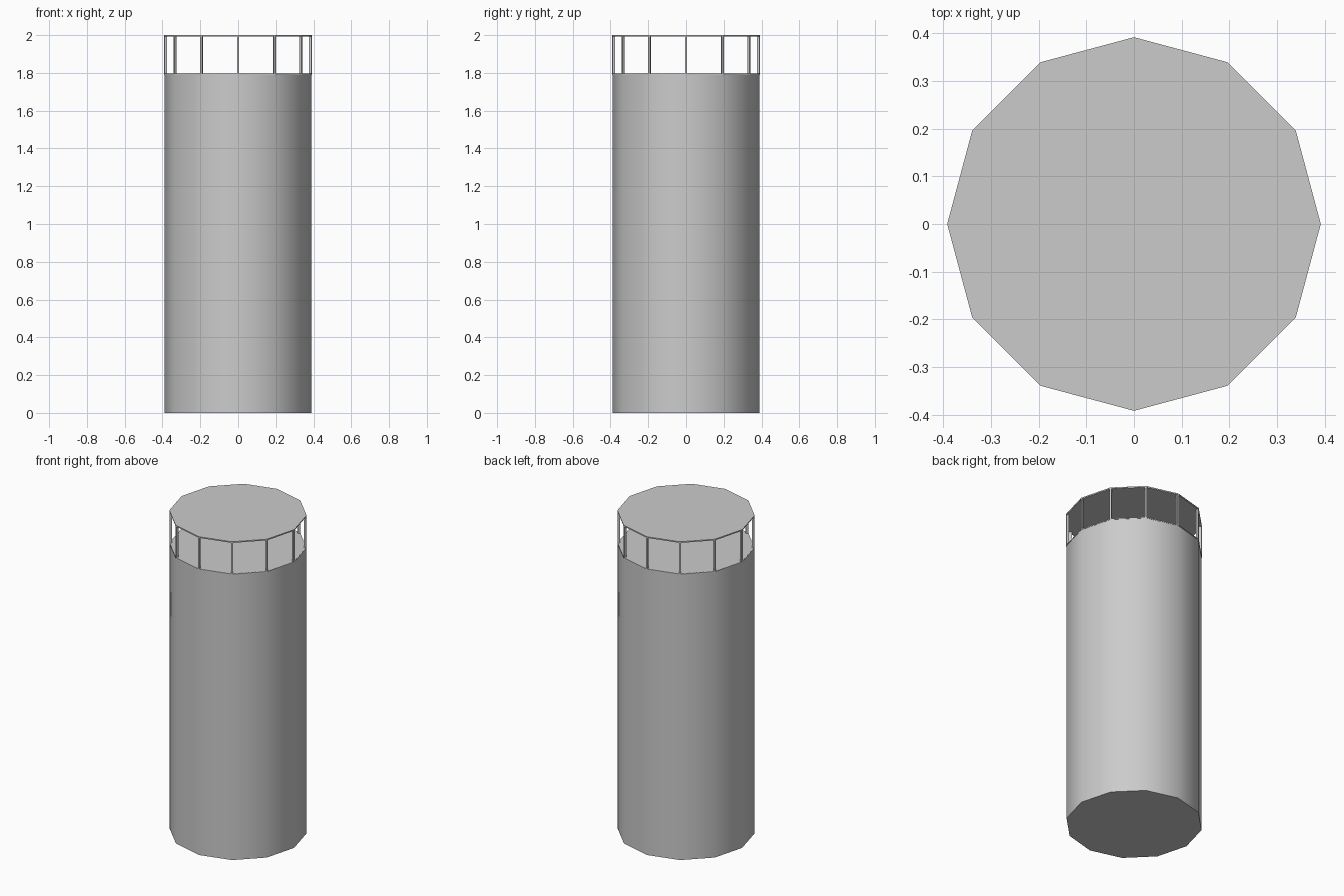
import bpy, bmesh, math
from mathutils import Matrix

if "Cube" in bpy.data.objects:
    bpy.data.objects.remove(bpy.data.objects["Cube"])

SIDES = 12


def prism(name, radius, z0, z1, caps=True, edit=None):
    """Twelve-sided upright prism with a corner on the x axis."""
    bm = bmesh.new()
    bmesh.ops.create_cone(bm, cap_ends=caps, segments=SIDES, radius1=radius,
                          radius2=radius, depth=z1 - z0,
                          matrix=Matrix.Translation((0, 0, (z0 + z1) / 2)))
    if edit:
        edit(bm)
    mesh = bpy.data.meshes.new(name)
    bm.to_mesh(mesh)
    bm.free()
    obj = bpy.data.objects.new(name, mesh)
    bpy.context.collection.objects.link(obj)
    return obj


def cut_windows(bm):
    # inset every side and remove the pane, leaving a thin frame
    panes = list(bm.faces)
    bmesh.ops.inset_individual(bm, faces=panes, thickness=0.009)
    bmesh.ops.delete(bm, geom=panes, context='FACES')


# Solid tower body, smooth round the side with flat ends
body = prism("tower_body", 0.39, 0, 1.797)
bpy.context.view_layer.objects.active = body
body.select_set(True)
bpy.ops.object.shade_smooth_by_angle(angle=math.radians(40))

# Open window frame around the top
frame = prism("window_frame", 0.392, 1.79, 2.0, caps=False, edit=cut_windows)
solid = frame.modifiers.new("thickness", 'SOLIDIFY')
solid.thickness = 0.015
solid.offset = -1

# Flat roof closing the frame
prism("roof", 0.391, 1.992, 2.0)
